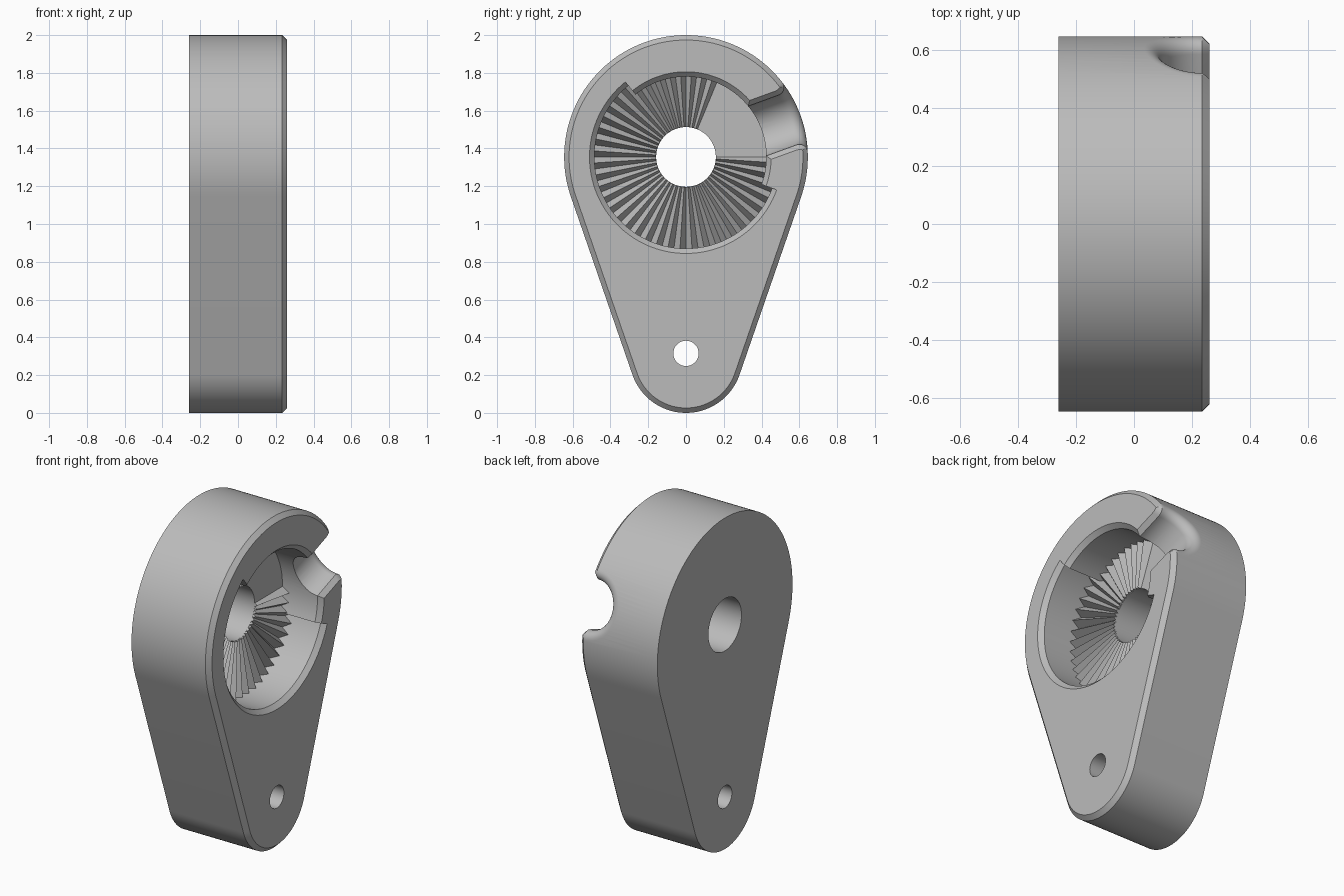
import bpy, bmesh, math
from math import sin, cos, pi, radians, sqrt

cube = bpy.data.objects.get("Cube")
if cube:
    bpy.data.objects.remove(cube, do_unlink=True)

HALF = 0.26            # half thickness along x
CH = 0.026             # chamfer size
ZC, RC = 1.355, 0.645  # big end
ZS, RS = 0.3, 0.3      # small end
HUB = 0.158            # centre hole
WIDE, NARROW = 0.485, 0.425   # recess radii
STEP_A, STEP_B = radians(-20), radians(129)
SHOULDER = HALF - CH

grey = bpy.data.materials.new("plain_grey")
grey.use_nodes = True
colour = (0.5, 0.5, 0.5, 1)
grey.diffuse_color = colour
grey.node_tree.nodes["Principled BSDF"].inputs["Base Color"].default_value = colour


def finish(name, bm):
    bmesh.ops.recalc_face_normals(bm, faces=bm.faces[:])
    mesh = bpy.data.meshes.new(name)
    bm.to_mesh(mesh)
    bm.free()
    mesh.materials.append(grey)
    obj = bpy.data.objects.new(name, mesh)
    bpy.context.collection.objects.link(obj)
    return obj


def loft(name, rings):
    """Closed skin through equal-length rings of points."""
    bm = bmesh.new()
    rows = [[bm.verts.new(p) for p in ring] for ring in rings]
    n = len(rows[0])
    for a, b in zip(rows, rows[1:]):
        for i in range(n):
            j = (i + 1) % n
            bm.faces.new((a[i], a[j], b[j], b[i]))
    bm.faces.new(rows[0])
    bm.faces.new(rows[-1])
    return finish(name, bm)


def arc(zc, r, a0, a1, n):
    angles = [a0 + (a1 - a0) * i / n for i in range(n + 1)]
    return [(r * cos(a), zc + r * sin(a)) for a in angles]


def layers(outline, stations):
    """Rings along x: stations are (x, offset) pairs."""
    return [[(x, y, z) for y, z in outline(off)] for x, off in stations]


# Teardrop outline with two tangent arcs
def teardrop(off):
    t = math.asin((RC - RS) / (ZC - ZS))
    return (arc(ZC, RC + off, -t, pi + t, 96)
            + arc(ZS, RS + off, pi + t, 2 * pi - t, 48))


# Recess outline with a narrow upper right sector
def recess_outline(off):
    return (arc(ZC, NARROW + off, STEP_A, STEP_B, 48)
            + arc(ZC, WIDE + off, STEP_B, STEP_A + 2 * pi, 72))


def circle_outline(zc, r):
    return lambda off: arc(zc, r + off, 0, 2 * pi * 63 / 64, 63)


# Notch cross-section: round bottom and chamfered mouth
def notch_ring(radius, place):
    section = [(radius * cos(a), SHOULDER + radius * sin(a))
               for a in [pi + pi * i / 32 for i in range(33)]]
    lift = 0.08
    section += [(radius + lift, SHOULDER + lift), (-radius - lift, SHOULDER + lift)]
    tilt = radians(20)
    ring = []
    for n, x in section:
        t = place(n)
        ring.append((x, t * cos(tilt) - n * sin(tilt),
                     ZC + t * sin(tilt) + n * cos(tilt)))
    return ring


def notch_rings():
    width, flare = 0.14, 0.06
    rings = [notch_ring(width, lambda n: 0.25)]
    for i in range(11):
        a = pi / 2 * i / 10
        s = flare * (sin(a) - 1)
        rings.append(notch_ring(width + flare * (1 - cos(a)),
                                lambda n, s=s: sqrt(RC * RC - n * n) + s))
    rings.append(notch_ring(width + flare, lambda n: 0.85))
    return rings


# Body with chamfered front rim
body = loft("body", layers(teardrop, [(-HALF, 0), (SHOULDER, 0), (HALF, -CH)]))
through = [(-0.5, 0), (0.5, 0)]
cutters = [
    loft("recess_cutter", layers(recess_outline,
                                 [(0, 0), (SHOULDER, 0), (SHOULDER + 0.05, 0.05)])),
    loft("notch_cutter", notch_rings()),
    loft("hub_cutter", layers(circle_outline(ZC, HUB), through)),
    loft("pin_cutter", layers(circle_outline(0.315, 0.067), through)),
]
bpy.context.view_layer.objects.active = body
for cutter in cutters:
    cutter.hide_render = True
    mod = body.modifiers.new("cut", "BOOLEAN")
    mod.operation = "DIFFERENCE"
    mod.solver = "EXACT"
    mod.object = cutter
    bpy.ops.object.modifier_apply(modifier=mod.name)
    bpy.data.objects.remove(cutter, do_unlink=True)

bpy.ops.object.select_all(action="DESELECT")
body.select_set(True)
bpy.ops.object.shade_smooth_by_angle(angle=radians(30))

# Radial teeth on the recess floor, growing taller outward
bm = bmesh.new()
pitch = 2 * pi / 48
for k in range(9, 48):
    a = k * pitch
    narrow = a + pitch / 2 < STEP_B or a > STEP_A + 2 * pi
    outer = (NARROW if narrow else WIDE) + 0.008
    ends = []
    for r in (HUB + 0.001, outer):
        tip = 0.11 * r
        profile = [(-0.02, a), (0.001, a), (tip, a + pitch / 2),
                   (0.001, a + pitch), (-0.02, a + pitch)]
        ends.append([bm.verts.new((x, r * cos(t), ZC + r * sin(t))) for x, t in profile])
    p, q = ends
    for i in range(5):
        j = (i + 1) % 5
        bm.faces.new((p[i], p[j], q[j], q[i]))
    bm.faces.new(p)
    bm.faces.new(q)
finish("locking_teeth", bm)
